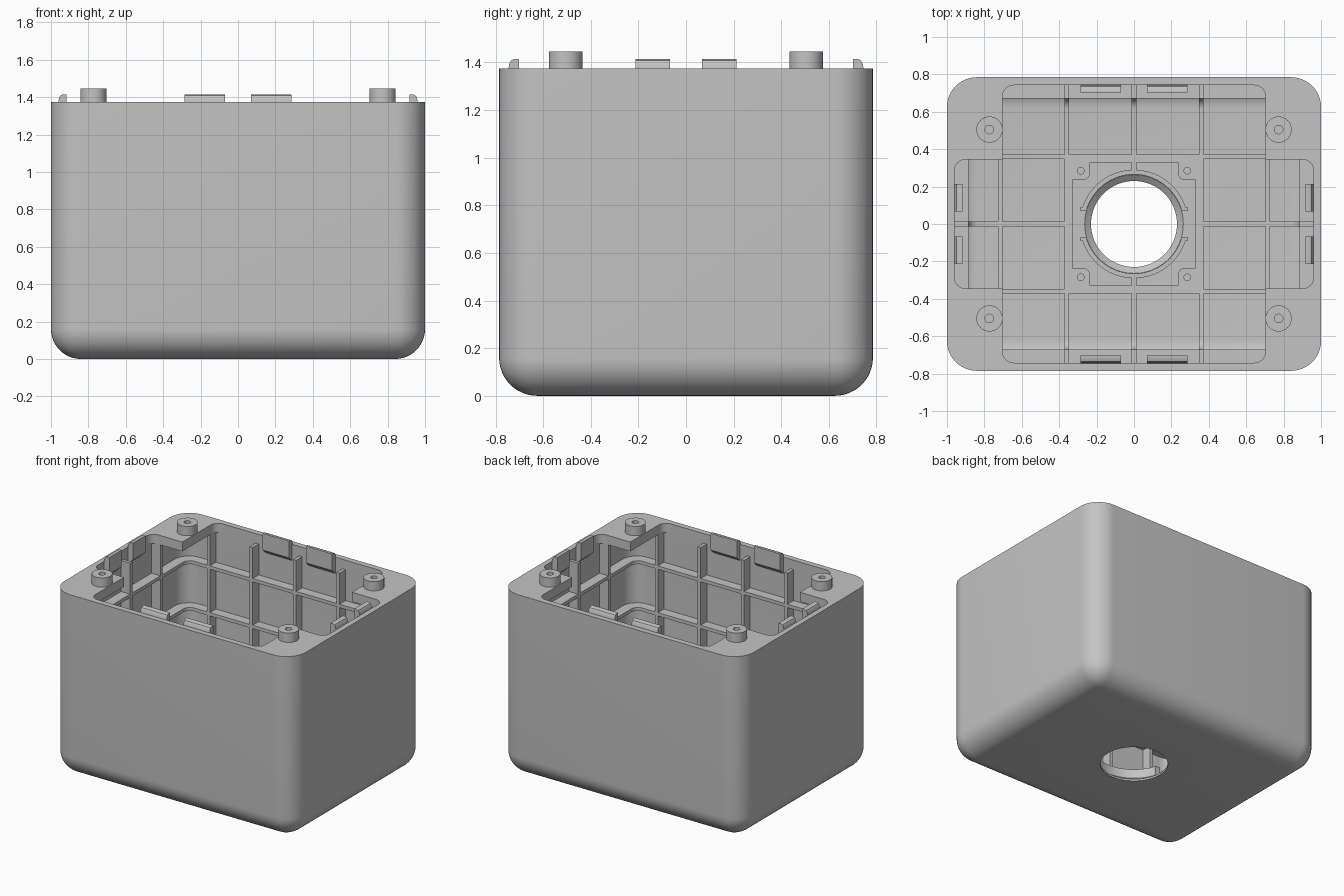
import bpy, bmesh, math
from mathutils import Vector, Matrix

if "Cube" in bpy.data.objects:
    bpy.data.objects.remove(bpy.data.objects["Cube"], do_unlink=True)

grey = bpy.data.materials.new("light_grey_plastic")
grey.use_nodes = True
COLOUR = (0.55, 0.55, 0.55, 1)
grey.diffuse_color = COLOUR
grey.node_tree.nodes["Principled BSDF"].inputs["Base Color"].default_value = COLOUR


def finish(name, bm):
    bmesh.ops.recalc_face_normals(bm, faces=bm.faces)
    mesh = bpy.data.meshes.new(name)
    bm.to_mesh(mesh)
    bm.free()
    mesh.materials.append(grey)
    obj = bpy.data.objects.new(name, mesh)
    bpy.context.collection.objects.link(obj)
    return obj


def block(name, hx, hy, z0, z1, x=0, y=0, radius=0, round_bottom=False, segments=10):
    """Box with optional rounded upright and bottom edges."""
    bm = bmesh.new()
    bmesh.ops.create_cube(bm, size=2)
    for v in bm.verts:
        v.co = Vector((x + v.co.x * hx, y + v.co.y * hy, z1 if v.co.z > 0 else z0))
    if radius:
        def chosen(e):
            a, b = (v.co.z for v in e.verts)
            return abs(a - b) > 1e-5 or (round_bottom and max(a, b) < (z0 + z1) / 2)
        bmesh.ops.bevel(bm, geom=[e for e in bm.edges if chosen(e)], offset=radius,
                        segments=segments, profile=0.5, affect='EDGES')
    return finish(name, bm)


def prism(name, points, z0, z1):
    """Upright extrusion of a flat outline."""
    bm = bmesh.new()
    face = bm.faces.new([bm.verts.new((px, py, z0)) for px, py in points])
    new = bmesh.ops.extrude_face_region(bm, geom=[face])["geom"]
    bmesh.ops.translate(bm, vec=(0, 0, z1 - z0),
                        verts=[g for g in new if isinstance(g, bmesh.types.BMVert)])
    return finish(name, bm)


def cone(name, r0, r1, z0, z1, x=0, y=0, sides=64):
    bm = bmesh.new()
    bmesh.ops.create_cone(bm, cap_ends=True, segments=sides, radius1=r0, radius2=r1,
                          depth=z1 - z0, matrix=Matrix.Translation((x, y, (z0 + z1) / 2)))
    return finish(name, bm)


def boolean(obj, cutter, operation='DIFFERENCE', keep=False):
    mod = obj.modifiers.new("cut", 'BOOLEAN')
    mod.operation, mod.object, mod.solver = operation, cutter, 'EXACT'
    bpy.context.view_layer.objects.active = obj
    bpy.ops.object.modifier_apply(modifier=mod.name)
    if not keep:
        bpy.data.objects.remove(cutter, do_unlink=True)


def smooth(obj):
    bpy.ops.object.select_all(action='DESELECT')
    obj.select_set(True)
    bpy.context.view_layer.objects.active = obj
    bpy.ops.object.shade_smooth_by_angle(angle=math.radians(30))


def arc(cx, cy, r, start, end, steps):
    angles = [math.radians(start + (end - start) * i / steps) for i in range(steps + 1)]
    return [(cx + r * math.cos(a), cy + r * math.sin(a)) for a in angles]


RIM, PLATE, WALL, FLOOR, RIB_TOP = 1.375, 1.305, 0.04, 0.04, 0.11
CORNERS = [(sx, sy) for sx in (-1, 1) for sy in (-1, 1)]
parts = []

# Shell: hollow tub with corner plates left around a cross-shaped opening
shell = block("shell", 1, 0.785, 0, RIM, radius=0.16, round_bottom=True, segments=12)
cavity = block("cavity", 0.96, 0.742, FLOOR, PLATE, radius=0.12, round_bottom=True)
boolean(shell, cavity, keep=True)
boolean(shell, block("opening_long", 0.703, 0.742, 1.0, 1.6, radius=0.06))
boolean(shell, block("opening_wide", 0.96, 0.345, 1.0, 1.6, radius=0.06))
boolean(shell, cone("hole", 0.23, 0.23, -0.2, 0.3))
boolean(shell, cone("hole_chamfer", 0.225, 0.27, 0.01, 0.045))
parts.append(shell)

# Lattice ribs along walls and floor, trimmed by an inner rounded box
hull = block("inner_hull", 0.885, 0.67, RIB_TOP, 2, radius=0.055, round_bottom=True, segments=6)
T = 0.0125
slabs = [("cross_rib", T, 1, 0, 2, x, 0) for x in (-0.715, -0.36, 0, 0.36, 0.715)]
slabs += [("long_rib", 1.2, T, 0, 2, 0, y) for y in (-0.36, 0, 0.36)]
slabs += [("ring_rib", 1.2, 1, z - T, z + T) for z in (0.36, 0.71, 1.06)]
for spec in slabs:
    rib = block(*spec)
    boolean(rib, cavity, 'INTERSECT', keep=True)
    boolean(rib, hull, keep=True)
    if spec[0] != "ring_rib":
        boolean(rib, block("centre_gap", 0.36, 0.36, 0, 0.3))
    parts.append(rib)
for helper in (cavity, hull):
    bpy.data.objects.remove(helper, do_unlink=True)

# Raised floor frame with a notched pocket and four screw holes
frame = block("floor_frame", 0.3725, 0.3725, FLOOR, RIB_TOP)
quarter = [(0.33, 0)] + arc(0.275, 0.275, 0.04, 270, 180, 6) + [(0.235, 0.33)]
quarter.insert(1, (0.33, 0.235))
outline = []
for turn in range(4):
    c, s = math.cos(turn * math.pi / 2), math.sin(turn * math.pi / 2)
    outline += [(c * px - s * py, s * px + c * py) for px, py in quarter]
boolean(frame, prism("pocket", outline, 0, 0.3))
for sx, sy in CORNERS:
    boolean(frame, cone("screw_hole", 0.018, 0.018, FLOOR + 0.01, 0.3, sx * 0.285, sy * 0.285, 20))
parts.append(frame)

# Split collar around the hole, tied to the frame
for start in (17, 197):
    band = arc(0, 0, 0.29, start, start + 146, 32) + arc(0, 0, 0.265, start + 146, start, 32)
    parts.append(prism("hole_collar", band, FLOOR - 0.005, RIB_TOP))
for s in (-1, 1):
    parts.append(block("collar_tie", T, 0.025, FLOOR - 0.005, RIB_TOP, 0, s * 0.311))
for sx, sy in CORNERS:
    parts.append(block("collar_foot", 0.02, 0.007, FLOOR - 0.005, RIB_TOP, sx * 0.27, sy * 0.08))

# Corner pegs with pilot holes
for sx, sy in CORNERS:
    px, py = sx * 0.773, sy * 0.505
    peg = cone("corner_peg", 0.07, 0.07, RIM - 0.02, 1.445, px, py, 40)
    bore = cone("peg_bore", 0.023, 0.023, RIM - 0.01, 1.6, px, py, 24)
    boolean(peg, bore)
    parts.append(peg)

# Snap tabs inside the rim: (distance in from wall, height)
TAB = [(-0.004, 1.25), (0.04, 1.29), (0.04, 1.415), (0.022, 1.415),
       (0.008, 1.409), (0, 1.395), (-0.004, RIM - 0.005)]


def snap_tab(wall, start, end, side, along_x):
    bm = bmesh.new()
    rings = []
    for u in (start, end):
        ring = []
        for d, z in TAB:
            w = side * (wall - d)
            ring.append(bm.verts.new((u, w, z) if along_x else (w, u, z)))
        rings.append(ring)
        bm.faces.new(ring)
    for i in range(len(TAB)):
        j = (i + 1) % len(TAB)
        bm.faces.new((rings[0][i], rings[0][j], rings[1][j], rings[1][i]))
    parts.append(finish("snap_tab", bm))


for sx, sy in CORNERS:
    snap_tab(0.742, sx * 0.07, sx * 0.287, sy, True)
    snap_tab(0.957, sy * 0.067, sy * 0.213, sx, False)

for part in parts:
    smooth(part)
